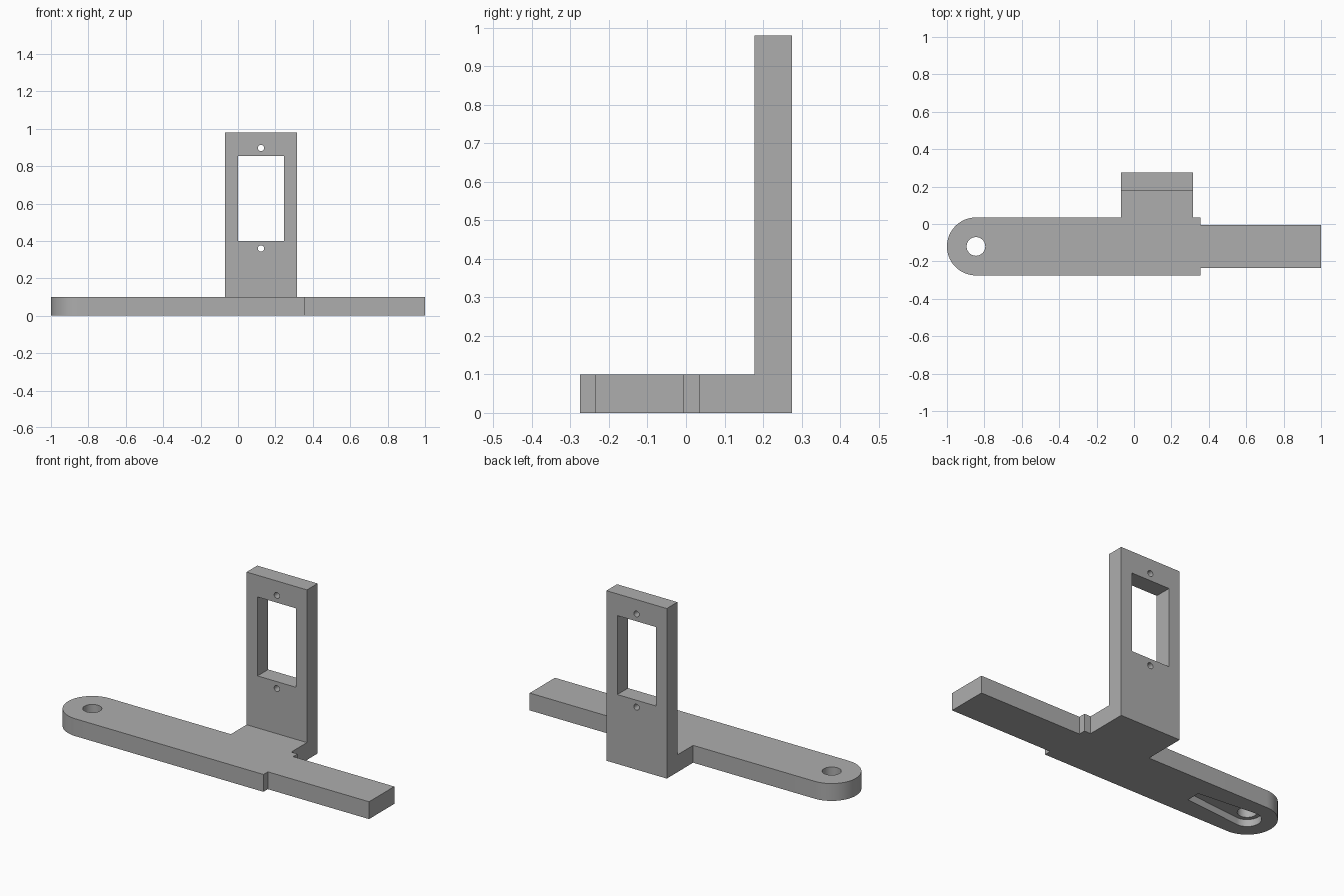
import bpy
import bmesh
from math import cos, sin, radians
from mathutils import Matrix, Vector

cube = bpy.data.objects.get("Cube")
if cube:
    bpy.data.objects.remove(cube, do_unlink=True)

THICK = 0.1
PIVOT = Vector((-0.845, -0.12))
ROUND = 0.155

grey = bpy.data.materials.new("grey plastic")
grey.use_nodes = True
grey.diffuse_color = (0.42, 0.42, 0.42, 1)
grey.node_tree.nodes["Principled BSDF"].inputs["Base Color"].default_value = grey.diffuse_color


def arc(center, radius, start, end, steps):
    """Points along an arc, angles in degrees."""
    angles = [radians(start + (end - start) * i / steps) for i in range(steps + 1)]
    return [(center[0] + radius * cos(a), center[1] + radius * sin(a)) for a in angles]


def finish(bm, name):
    bmesh.ops.recalc_face_normals(bm, faces=bm.faces)
    mesh = bpy.data.meshes.new(name)
    bm.to_mesh(mesh)
    bm.free()
    mesh.materials.append(grey)
    obj = bpy.data.objects.new(name, mesh)
    bpy.context.collection.objects.link(obj)
    return obj


def raise_faces(bm, faces, height):
    """Extrude faces upward and return the new top faces."""
    result = bmesh.ops.extrude_face_region(bm, geom=faces)["geom"]
    verts = [g for g in result if isinstance(g, bmesh.types.BMVert)]
    bmesh.ops.translate(bm, verts=verts, vec=(0, 0, height))
    return [g for g in result if isinstance(g, bmesh.types.BMFace)]


def prism(name, outline, low, high):
    bm = bmesh.new()
    face = bm.faces.new([bm.verts.new((x, y, low)) for x, y in outline])
    raise_faces(bm, [face], high - low)
    return finish(bm, name)


def box(name, x0, x1, y0, y1, z0, z1):
    return prism(name, [(x0, y0), (x1, y0), (x1, y1), (x0, y1)], z0, z1)


def drill(name, location, radius, depth, upright):
    bm = bmesh.new()
    turn = Matrix() if upright else Matrix.Rotation(radians(90), 4, 'X')
    bmesh.ops.create_cone(bm, cap_ends=True, segments=32, radius1=radius, radius2=radius,
                          depth=depth, matrix=Matrix.Translation(location) @ turn)
    return finish(bm, name)


# Base arm with rounded end, stepped narrow bar and rear tab
tab = [(0.315, 0.178), (-0.07, 0.178)]
outline = arc(PIVOT, ROUND, 90, 270, 32)
outline += [(0.355, -0.275), (0.355, -0.235), (1, -0.235), (1, -0.005),
            (0.355, -0.005), (0.355, 0.035), (0.315, 0.035)]
outline += tab + [(-0.07, 0.035)]
bm = bmesh.new()
verts = {p: bm.verts.new((*p, 0)) for p in outline}
arm = bm.faces.new([verts[p] for p in outline])

# Upright plate grows from a footprint behind the tab
back = [bm.verts.new((x, 0.275, 0)) for x in (-0.07, 0.315)]
foot = bm.faces.new([verts[tab[0]], verts[tab[1]], *back])
tops = raise_faces(bm, [arm, foot], THICK)
plate_top = max(tops, key=lambda f: f.calc_center_median().y)
raise_faces(bm, [plate_top], 0.98 - THICK)
bmesh.ops.recalc_face_normals(bm, faces=bm.faces)
bmesh.ops.dissolve_limit(bm, angle_limit=radians(1), verts=bm.verts, edges=bm.edges)
bracket = finish(bm, "bracket")

# Window, screw holes, pivot hole and tapered recess underneath
recess = arc(PIVOT, 0.073, 85, 275, 32)
recess += [(PIVOT.x + 0.355, PIVOT.y - 0.04), (PIVOT.x + 0.355, PIVOT.y + 0.04)]
cutters = [
    box("window_cutter", 0, 0.245, 0.1, 0.4, 0.4, 0.855),
    prism("recess_cutter", recess, -0.05, 0.04),
    drill("pivot_cutter", (*PIVOT, 0.05), 0.05, 0.4, True),
]
for z in (0.36, 0.897):
    cutters.append(drill("screw_cutter", (0.123, 0.225, z), 0.017, 0.3, False))

bpy.ops.object.select_all(action='DESELECT')
bracket.select_set(True)
bpy.context.view_layer.objects.active = bracket
for cutter in cutters:
    cutter.hide_render = True
    mod = bracket.modifiers.new("cut", 'BOOLEAN')
    mod.operation = 'DIFFERENCE'
    mod.solver = 'EXACT'
    mod.object = cutter
    bpy.ops.object.modifier_apply(modifier=mod.name)
    bpy.data.objects.remove(cutter, do_unlink=True)

bpy.ops.object.shade_smooth_by_angle(angle=radians(30))
